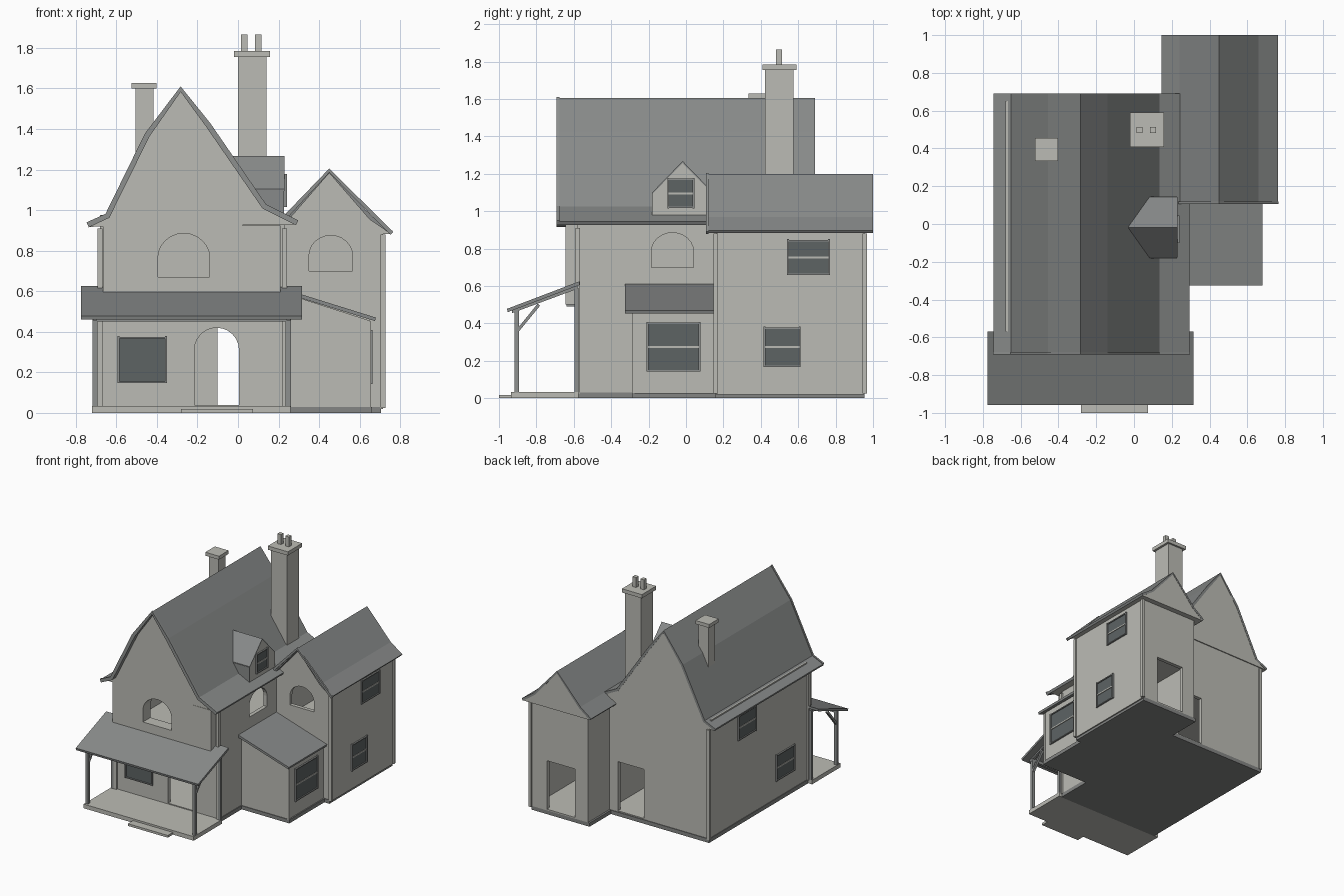
import bpy, bmesh, math
from mathutils import Vector

if "Cube" in bpy.data.objects:
    bpy.data.objects.remove(bpy.data.objects["Cube"])


def material(name, r, g, b):
    m = bpy.data.materials.new(name)
    m.diffuse_color = (r, g, b, 1)
    m.use_nodes = True
    m.node_tree.nodes["Principled BSDF"].inputs["Base Color"].default_value = m.diffuse_color
    return m


WALL = material("pale_plaster", 0.50, 0.50, 0.46)
ROOF = material("grey_slate", 0.245, 0.255, 0.252)
TRIM = material("grey_timber", 0.27, 0.28, 0.275)
PANE = material("dark_glass", 0.11, 0.125, 0.127)
BASE = material("foundation_stone", 0.23, 0.235, 0.23)


def prism(name, pts, axis, a, b, mat):
    """Extrude a profile along an axis: 'y' takes (x, z), 'x' takes (y, z)."""
    bm = bmesh.new()
    place = (lambda p, t: (p[0], t, p[1])) if axis == 'y' else (lambda p, t: (t, p[0], p[1]))
    lo = [bm.verts.new(place(p, a)) for p in pts]
    hi = [bm.verts.new(place(p, b)) for p in pts]
    bm.faces.new(lo)
    bm.faces.new(hi[::-1])
    n = len(pts)
    for i in range(n):
        j = (i + 1) % n
        bm.faces.new((lo[i], hi[i], hi[j], lo[j]))
    bmesh.ops.recalc_face_normals(bm, faces=bm.faces[:])
    me = bpy.data.meshes.new(name)
    bm.to_mesh(me)
    bm.free()
    me.materials.append(mat)
    ob = bpy.data.objects.new(name, me)
    bpy.context.scene.collection.objects.link(ob)
    return ob


def box(name, x0, x1, y0, y1, z0, z1, mat):
    return prism(name, [(x0, z0), (x1, z0), (x1, z1), (x0, z1)], 'y', y0, y1, mat)


def arch(u0, u1, z0, z1, rise, n=12):
    """Rectangle topped by a rounded arch."""
    c, r = (u0 + u1) / 2, (u1 - u0) / 2
    top = [(c + r * math.cos(math.pi * i / n), z1 - rise + rise * math.sin(math.pi * i / n))
           for i in range(n + 1)]
    return [(u0, z0), (u1, z0)] + top


def cut(ob, cutters):
    """Subtract cutters, apply, and remove them."""
    for c in cutters:
        c.hide_render = True
        m = ob.modifiers.new("opening", 'BOOLEAN')
        m.operation, m.solver, m.object = 'DIFFERENCE', 'EXACT', c
        bpy.context.view_layer.objects.active = ob
        bpy.ops.object.modifier_apply(modifier=m.name)
        bpy.data.objects.remove(c)


def offset(pts, d):
    """Shift an open (x, z) line along its averaged normals, down for d > 0."""
    out = []
    for i, p in enumerate(pts):
        n = Vector((0, 0))
        for a, b in ((i - 1, i), (i, i + 1)):
            if a >= 0 and b < len(pts):
                e = (Vector(pts[b]) - Vector(pts[a])).normalized()
                n += Vector((e.y, -e.x))
        n.normalize()
        out.append((p[0] + n.x * d, p[1] + n.y * d))
    return out


def slab(name, pts, y0, y1, t, mat, lift=0.0):
    top = offset(pts, -lift)
    return prism(name, top + offset(pts, t)[::-1], 'y', y0, y1, mat)


def window(name, side, n, u0, u1, z0, z1, bar=True):
    """Glazed window on a wall at n; side is front, left or right."""
    s = 1 if side == 'right' else -1

    def part(nm, a, b, c, d, depth, mat):
        lo, hi = sorted((n - s * 0.005, n + s * depth))
        if side == 'front':
            box(nm, a, b, lo, hi, c, d, mat)
        else:
            box(nm, lo, hi, a, b, c, d, mat)
    part(name + "_glass", u0, u1, z0, z1, 0.004, PANE)
    for u in (u0, u1):
        part(name + "_side_frame", u - 0.005, u + 0.005, z0 - 0.005, z1 + 0.008, 0.013, TRIM)
    for z in (z0, z1):
        part(name + "_cross_frame", u0, u1, z - 0.004, z + 0.004, 0.012, TRIM)
    if bar:
        zm = (z0 + z1) / 2
        part(name + "_glazing_bar", u0, u1, zm - 0.005, zm + 0.005, 0.009, WALL)


# Foundations, porch floor and step
box("main_foundation", -0.685, 0.235, -0.58, 0.685, 0, 0.031, BASE)
box("wing_foundation", 0.19, 0.705, 0.155, 0.955, 0, 0.03, BASE)
box("bay_foundation", 0.2, 0.66, -0.29, 0.17, 0, 0.029, BASE)
box("porch_floor", -0.72, 0.26, -0.935, -0.575, 0, 0.033, WALL)
box("porch_step", -0.28, 0.075, -1.0, -0.93, 0, 0.018, WALL)

# Main house: hollow two-storey shell with doors and arched windows
main = box("main_walls", -0.68, 0.23, -0.58, 0.68, 0.02, 0.93, WALL)
cut(main, [
    box("c", -0.65, 0.2, -0.55, 0.65, 0.04, 0.5, WALL),
    box("c", -0.65, 0.2, -0.55, 0.65, 0.53, 0.91, WALL),
    prism("c", arch(-0.215, 0.005, 0.04, 0.42, 0.11), 'y', -0.62, -0.54, WALL),
    prism("c", arch(-0.395, -0.14, 0.67, 0.885, 0.12), 'y', -0.62, -0.54, WALL),
    prism("c", arch(-0.185, 0.04, 0.70, 0.885, 0.10), 'x', 0.15, 0.3, WALL),
    box("c", -0.10, 0.13, 0.6, 0.75, 0.04, 0.435, WALL)])
jetty = box("upper_front_wall", -0.665, 0.21, -0.645, -0.578, 0.5, 0.925, WALL)
cut(jetty, [prism("c", arch(-0.395, -0.14, 0.67, 0.885, 0.12), 'y', -0.7, -0.5, WALL)])

# Main roof with flared eaves, gable infill and front bargeboard
MAIN = [(-0.745, 0.935), (-0.65, 0.978), (-0.455, 1.375), (-0.283, 1.605),
        (-0.14, 1.425), (0.135, 1.025), (0.295, 0.945)]
slab("main_roof", MAIN, -0.685, 0.69, 0.02, ROOF)
prism("main_gable", offset(MAIN, 0.019), 'y', -0.645, 0.688, WALL)
slab("main_bargeboard", MAIN, -0.692, -0.677, 0.022, TRIM, 0.005)
box("eave_strip", -0.68, -0.668, -0.57, 0.65, 0.92, 0.975, WALL)

# Side wing with hollow rooms
wing = box("wing_walls", 0.205, 0.715, 0.16, 0.955, 0.02, 0.895, WALL)
cut(wing, [
    box("c", 0.235, 0.685, 0.19, 0.925, 0.04, 0.5, WALL),
    box("c", 0.235, 0.685, 0.19, 0.925, 0.53, 0.88, WALL),
    prism("c", arch(0.35, 0.565, 0.70, 0.875, 0.10), 'y', 0.1, 0.2, WALL),
    box("c", 0.32, 0.57, 0.9, 1.0, 0.04, 0.43, WALL)])
WING = [(0.145, 0.897), (0.24, 0.968), (0.45, 1.2), (0.66, 0.968), (0.763, 0.897)]
slab("wing_roof", WING, 0.115, 1.0, 0.018, ROOF)
prism("wing_gable", offset(WING, 0.017), 'y', 0.16, 0.998, WALL)
slab("wing_bargeboard", [(0.235, 0.982), (0.45, 1.205), (0.766, 0.892)],
     0.106, 0.12, 0.02, TRIM)

# Low bay with lean-to roof
prism("bay_walls", [(0.2, 0.02), (0.65, 0.02), (0.65, 0.455), (0.2, 0.6)], 'y', -0.285, 0.165, WALL)
prism("bay_roof", [(0.215, 0.595), (0.675, 0.453), (0.68, 0.47), (0.215, 0.615)],
      'y', -0.325, 0.165, ROOF)

# Corner boards
for x, y in ((-0.68, -0.58), (0.23, -0.58), (-0.68, 0.68), (0.715, 0.16), (0.715, 0.955)):
    z1 = 0.91 if x < 0.5 else 0.88
    box("corner_board", x - 0.012, x + 0.012, y - 0.012, y + 0.012, 0.025, z1, WALL)
box("bay_corner_board", 0.64, 0.655, -0.29, -0.275, 0.025, 0.45, WALL)

# Porch roof, beam, posts and braces
prism("porch_roof", [(-0.953, 0.46), (-0.57, 0.605), (-0.57, 0.625), (-0.957, 0.478)],
      'x', -0.775, 0.315, ROOF)
box("porch_beam", -0.718, 0.262, -0.916, -0.894, 0.45, 0.475, TRIM)
for x in (-0.705, 0.248):
    box("porch_post", x - 0.013, x + 0.013, -0.917, -0.893, 0.03, 0.47, TRIM)
    box("wall_post", x - 0.011, x + 0.011, -0.595, -0.575, 0.03, 0.59, TRIM)
    prism("porch_brace", [(-0.895, 0.355), (-0.78, 0.495), (-0.792, 0.507), (-0.895, 0.38)],
          'x', x - 0.01, x + 0.01, TRIM)
    prism("porch_rafter", [(-0.93, 0.455), (-0.58, 0.585), (-0.58, 0.603), (-0.93, 0.472)],
          'x', x - 0.01, x + 0.01, TRIM)
for x in (-0.62, 0.17):
    box("jetty_bracket", x - 0.02, x + 0.02, -0.64, -0.575, 0.49, 0.52, TRIM)

# Dormer: pentagonal body under two slopes
D = [(-0.178, 0.965), (0.142, 0.965), (0.142, 1.098), (-0.018, 1.26), (-0.178, 1.098)]
prism("dormer_body", D, 'x', -0.05, 0.228, WALL)
dormer_roof = [(-0.178, 1.095), (-0.018, 1.257), (0.142, 1.095),
               (0.142, 1.103), (-0.018, 1.268), (-0.178, 1.103)]
prism("dormer_roof", dormer_roof, 'x', -0.03, 0.229, ROOF)
for y in (-0.18, 0.142):
    box("dormer_cheek", 0.0, 0.228, y - 0.002, y + 0.004, 0.967, 1.1, ROOF)
window("dormer_window", 'right', 0.228, -0.095, 0.04, 1.02, 1.17)

# Windows
window("front_window", 'front', -0.58, -0.59, -0.355, 0.152, 0.37, False)
window("bay_window", 'right', 0.65, -0.205, 0.072, 0.148, 0.4)
window("wing_upper_window", 'right', 0.715, 0.545, 0.765, 0.663, 0.843)
window("wing_lower_window", 'right', 0.715, 0.42, 0.608, 0.172, 0.375)
window("left_upper_window", 'left', -0.68, 0.09, 0.31, 0.685, 0.875)
window("left_lower_window", 'left', -0.68, -0.4, -0.17, 0.175, 0.375)

# Chimneys
box("large_chimney", 0.0, 0.14, 0.422, 0.575, 0.93, 1.76, WALL)
box("large_chimney_cap", -0.02, 0.158, 0.408, 0.59, 1.755, 1.785, WALL)
for x in (0.03, 0.1):
    box("chimney_pot", x - 0.016, x + 0.016, 0.482, 0.514, 1.78, 1.865, WALL)
box("small_chimney", -0.505, -0.417, 0.35, 0.438, 1.2, 1.605, WALL)
box("small_chimney_cap", -0.525, -0.403, 0.334, 0.455, 1.6, 1.628, WALL)
